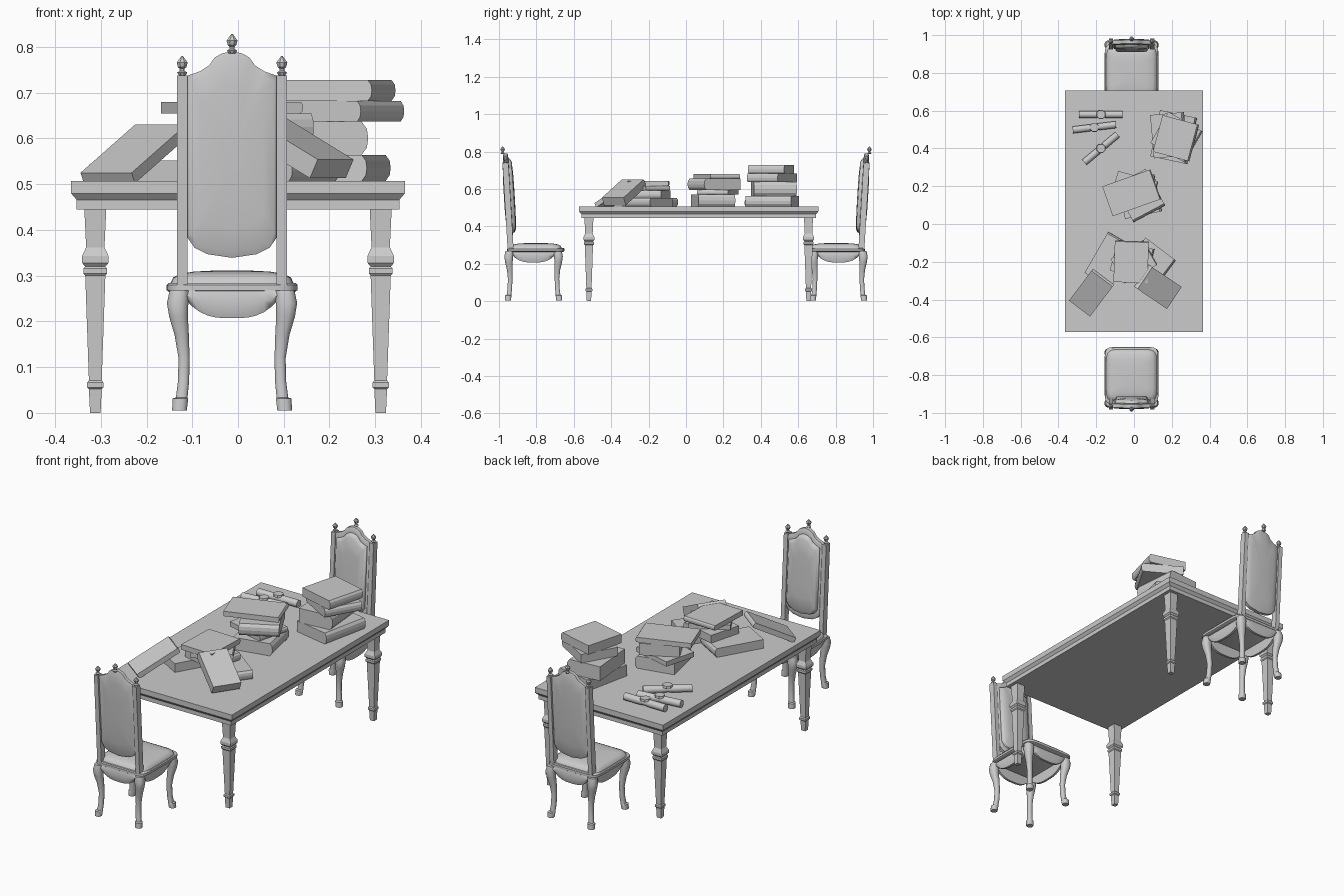
import bpy
import bmesh
from math import sin, cos, pi, radians
from mathutils import Matrix, Vector

cube = bpy.data.objects.get("Cube")
if cube:
    bpy.data.objects.remove(cube)

GREY = (0.6, 0.6, 0.6, 1)
mat = bpy.data.materials.new("plain_grey")
mat.use_nodes = True
mat.diffuse_color = GREY
mat.node_tree.nodes["Principled BSDF"].inputs["Base Color"].default_value = GREY


def skin(name, rings, smooth=0, matrix=None):
    """Join matching rings of points into a capped solid."""
    bm = bmesh.new()
    loops = [[bm.verts.new(p) for p in ring] for ring in rings]
    n = len(loops[0])
    for a, b in zip(loops, loops[1:]):
        for i in range(n):
            j = (i + 1) % n
            bm.faces.new((a[i], a[j], b[j], b[i]))
    bm.faces.new(loops[0])
    bm.faces.new(loops[-1])
    if matrix:
        bm.transform(matrix)
    bmesh.ops.recalc_face_normals(bm, faces=bm.faces)
    me = bpy.data.meshes.new(name)
    bm.to_mesh(me)
    bm.free()
    me.materials.append(mat)
    ob = bpy.data.objects.new(name, me)
    bpy.context.collection.objects.link(ob)
    if smooth:
        bpy.ops.object.select_all(action='DESELECT')
        ob.select_set(True)
        bpy.context.view_layer.objects.active = ob
        bpy.ops.object.shade_smooth_by_angle(angle=radians(smooth))
    return ob


def oval(x, y, z, hx, hy, n=12, power=1):
    """Horizontal ring; a low power squares it off, four sides give a rectangle."""
    if n == 4:
        return [(x + a * hx, y + b * hy, z) for a, b in ((-1, -1), (1, -1), (1, 1), (-1, 1))]
    pts = []
    for i in range(n):
        c, s = cos(2 * pi * (i + .5) / n), sin(2 * pi * (i + .5) / n)
        pts.append((x + hx * abs(c) ** power * (1 if c > 0 else -1),
                    y + hy * abs(s) ** power * (1 if s > 0 else -1), z))
    return pts


def turned(name, x, y, profile, n, smooth=0):
    """Straight upright part from (height, half width) pairs."""
    skin(name, [oval(x, y, z, r, r, n) for z, r in profile], smooth)


# Table: moulded top and four square tapered legs
MID_Y = 0.068
skin("table_top", [oval(0, MID_Y, z, .365 - d, .64 - d, 4) for z, d in
                   ((.445, .012), (.466, .012), (.48, 0), (.507, 0))])
LEG = ((0, .0115), (.052, .014), (.056, .018), (.066, .018), (.071, .014), (.3, .022),
       (.305, .026), (.316, .026), (.32, .022), (.328, .029), (.343, .029), (.362, .02), (.446, .024))
for sx in (-1, 1):
    for sy in (-1, 1):
        turned("table_leg", sx * .312, MID_Y + sy * .587, LEG, 4)

# Chairs
CX = -.013
FINIAL = ((0, .008), (.006, .012), (.01, .006), (.015, .006), (.018, .01), (.028, .013), (.042, .002))
CREST = ((0, .791), (.022, .786), (.038, .777), (.05, .76), (.07, .747), (.098, .737))
FOOT = ((.098, .384), (.082, .361), (.054, .347), (0, .339))
# Cabriole leg: height, outward x, outward y, half width
CABRIOLE = ((.268, .115, .0, .022), (.24, .119, .004, .024), (.21, .117, .003, .021), (.17, .110, -.002, .016),
            (.12, .105, -.004, .0125), (.07, .106, -.002, .0125), (.034, .110, .002, .013),
            (.031, .113, .006, .0175), (.005, .115, .008, .0165))


def lean(z):
    return .938 + .06 * (z - .283)


def apron(name, side, length, place):
    rings = []
    for i in range(13):
        u = i / 6 - 1
        low = .207 + .045 * abs(u) ** 3
        mid = (low + .268) / 2
        rings.append([place(u * length, d, z) for d, z in
                      ((-.008, .268), (.006, .268), (.014, mid), (.004, low), (-.008, low))])
    skin(name, rings, 50)


def chair(f):
    # Seat slab with a domed cushion
    sy = f * .803
    skin("seat_frame", [oval(CX, sy, z, .143 - d, .153 - d, 32, .25) for z, d in
                        ((.264, .006), (.268, 0), (.28, 0), (.284, .004))], 40)
    skin("seat_cushion", [oval(CX, sy, z, .143 - d, .148 - d, 32, .3) for z, d in
                          ((.283, .008), (.296, .014), (.304, .03), (.309, .06), (.311, .1))], 60)
    for sx in (-1, 1):
        for centre, out in ((.944, 1), (.686, -1)):
            skin("chair_leg", [oval(CX + sx * x, f * (centre + out * y), z, r, r, 12, .8)
                               for z, x, y, r in CABRIOLE], 40)
        # Leaning back post and its finial
        px = CX + sx * .109
        skin("back_post", [oval(px, f * lean(z), z, .0115, .016, 4) for z in (.28, .738)])
        turned("post_finial", px, f * lean(.74), [(.738 + z, r) for z, r in FINIAL], 8, 30)
        apron("side_apron", sx, .12, lambda t, d, z: (CX + sx * (.115 + d), f * .815 + t, z))
    for y, out in ((.948, 1), (.68, -1)):
        apron("cross_apron", out, .105, lambda t, d, z: (CX + t, f * (y + out * d), z))

    # Shaped back with a padded front, drawn as nested copies of the outline
    half = CREST + FOOT
    outline = list(half) + [(-x, z) for x, z in reversed(half[1:-1])]
    zc = .56
    rings = []
    for scale, depth in ((.3, .019), (.7, .016), (.94, .011), (1, .006), (1, -.012), (.95, -.017),
                         (.88, -.017), (.87, -.026), (.8, -.034), (.5, -.038), (.2, -.039)):
        ring = []
        for x, z in outline:
            zz = zc + (z - zc) * scale
            ring.append((CX + x * scale, f * (lean(zz) + depth), zz))
        rings.append(ring)
    skin("chair_back", rings, 50)
    turned("crest_finial", CX, f * (lean(.79) + .012), [(.786 + z, r) for z, r in FINIAL], 8, 30)


chair(-1)
chair(1)


# Books: boxes with a rounded spine on the +x end
def book(name, x, y, z, length, width, thick, turn, pitch=0):
    """z is the underside at the centre, pitch raises the +x end."""
    h, t = length / 2, thick
    profile = [(-h, 0), (h - t * .2, 0), (h - t * .04, t * .22), (h, t * .5),
               (h - t * .04, t * .78), (h - t * .2, t), (-h, t)]
    place = (Matrix.Translation((x, y, z)) @ Matrix.Rotation(radians(turn), 4, 'Z')
             @ Matrix.Rotation(radians(-pitch), 4, 'Y'))
    skin(name, [[(a, s * width / 2, b) for a, b in profile] for s in (-1, 1)], 0, place)


def stack(name, rows):
    z = .507
    for x, y, length, width, thick, turn in rows:
        book(name, x, y, z, length, width, thick, turn)
        z += thick


stack("back_stack_book", ((.21, .46, .2, .25, .057, -12), (.185, .47, .18, .23, .073, 5),
                          (.225, .46, .21, .19, .045, -30), (.222, .454, .2, .2, .046, -15)))
stack("middle_stack_book", ((.03, .145, .2, .2, .063, 12), (.0, .17, .22, .17, .025, -15),
                            (.03, .15, .22, .19, .06, -62), (-.013, .165, .27, .167, .025, 19.5)))
stack("front_stack_book", ((-.13, -.19, .25, .16, .045, 60), (-.01, -.19, .2, .17, .04, -15),
                           (.0, -.2, .2, .15, .025, 30), (-.015, -.2, .22, .18, .026, 88)))
book("loose_flat_book", .09, -.2, .507, .2, .17, .045, -37)
book("leaning_thin_book", -.22, -.357, .556, .23, .14, .026, 53, 28)
book("leaning_thick_book", .115, -.325, .563, .22, .14, .046, 146, 27)

# Scrolls, each held by a seal on top
for x, y, turn in ((-.175, .58, 0), (-.21, .512, 7), (-.175, .4, 40)):
    place = (Matrix.Translation(Vector((x, y, .526))) @ Matrix.Rotation(radians(turn), 4, 'Z')
             @ Matrix.Rotation(pi / 2, 4, 'Y'))
    skin("scroll", [oval(0, 0, z, r, r, 12) for z, r in
                    ((-.115, .019), (-.03, .019), (0, .016), (.03, .019), (.115, .019))], 40, place)
    turned("scroll_seal", x, y, ((.538, .026), (.549, .024)), 8)
